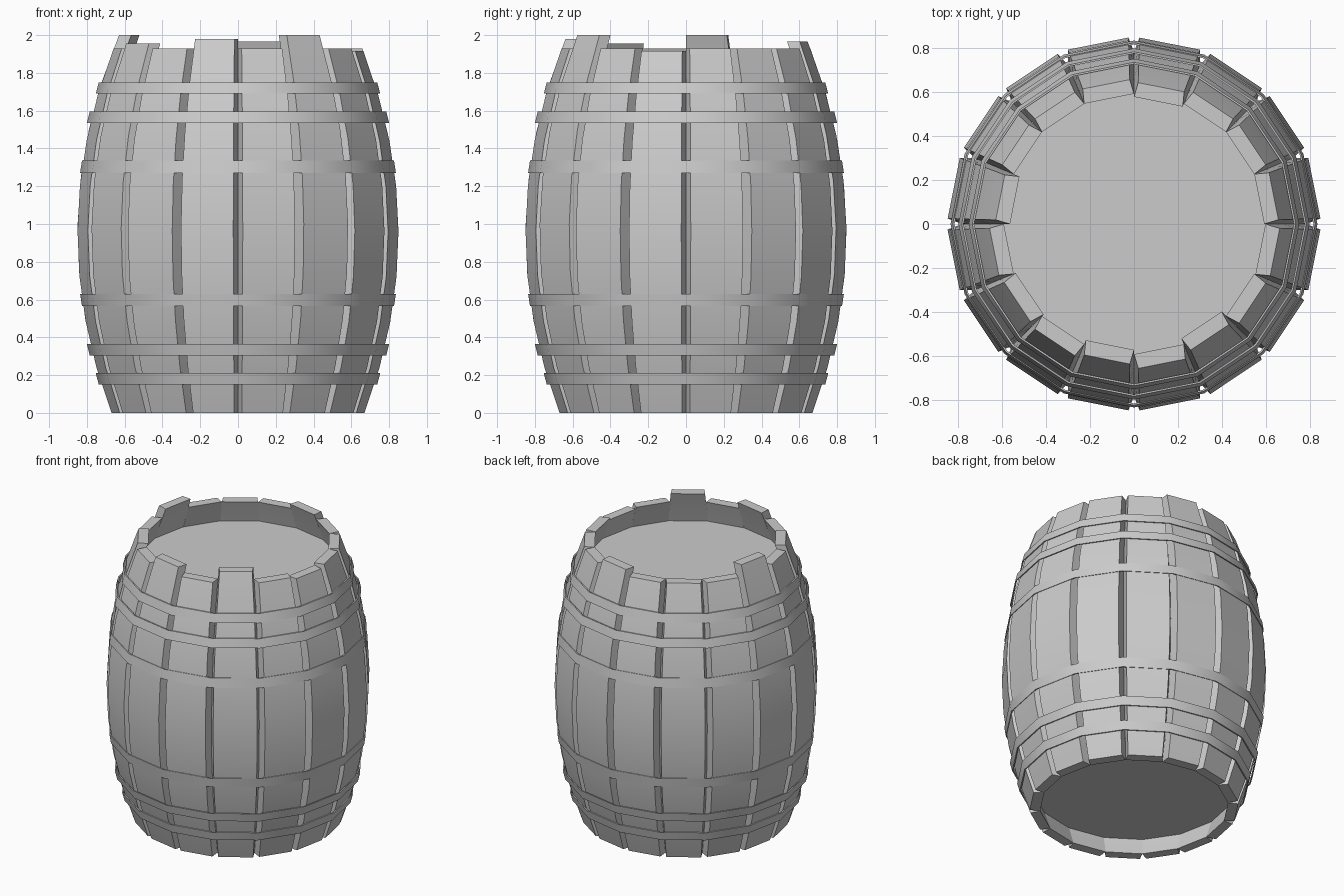
import bpy
import bmesh
import math

SIDES = 16
STEP = 2 * math.pi / SIDES
MID = 0.95           # height of the widest point
THICK = 0.065        # stave thickness
GAP = math.radians(1.7)

cube = bpy.data.objects.get("Cube")
if cube:
    bpy.data.objects.remove(cube, do_unlink=True)

grey = bpy.data.materials.new("plain_grey")
grey.use_nodes = True
colour = (0.6, 0.6, 0.6, 1)
grey.diffuse_color = colour
grey.node_tree.nodes["Principled BSDF"].inputs["Base Color"].default_value = colour


def belly(z):
    """Outer corner radius of the staves at height z."""
    return 0.85 - 0.18 * ((z - MID) / MID) ** 2


def polar(r, a, z):
    return (r * math.cos(a), r * math.sin(a), z)


def finish(bm, name):
    bmesh.ops.recalc_face_normals(bm, faces=bm.faces)
    mesh = bpy.data.meshes.new(name)
    bm.to_mesh(mesh)
    bm.free()
    mesh.materials.append(grey)
    obj = bpy.data.objects.new(name, mesh)
    bpy.context.collection.objects.link(obj)
    bpy.ops.object.select_all(action='DESELECT')
    obj.select_set(True)
    bpy.context.view_layer.objects.active = obj
    bpy.ops.object.shade_smooth_by_angle(angle=math.radians(30))
    return obj


def bridge(bm, loop_a, loop_b):
    n = len(loop_a)
    for i in range(n):
        j = (i + 1) % n
        bm.faces.new((loop_a[i], loop_a[j], loop_b[j], loop_b[i]))


# Staves: bowed planks with bevelled sides that meet at the inner wall
def stave(index, top):
    bm = bmesh.new()
    centre = (index + 0.5) * STEP
    half = STEP / 2
    levels = 8
    rings = []
    for i in range(levels + 1):
        z = top * i / levels
        r = belly(z)
        section = [(r, -half + GAP), (r, half - GAP),
                   (r - THICK, half), (r - THICK, -half)]
        rings.append([bm.verts.new(polar(q, centre + a, z)) for q, a in section])
    for low, high in zip(rings, rings[1:]):
        bridge(bm, low, high)
    bm.faces.new(rings[0])
    bm.faces.new(rings[-1])
    finish(bm, f"stave_{index + 1}")


# Uneven plank tops, by position around the barrel
tops = {3: 1.965, 7: 2.0, 9: 1.955, 11: 1.98, 13: 2.0, 15: 1.915}
for k in range(SIDES):
    stave(k, tops.get(k, 1.93))


# Hoops: thin slanted strips whose corners sit over the stave gaps
def hoop(name, z_wide, r_wide, z_narrow, r_narrow):
    bm = bmesh.new()
    wall = 0.008
    section = [(r_wide, z_wide), (r_narrow, z_narrow),
               (r_narrow - wall, z_narrow), (r_wide - wall, z_wide)]
    rings = [[bm.verts.new(polar(r, k * STEP, z)) for r, z in section]
             for k in range(SIDES)]
    for k in range(SIDES):
        bridge(bm, rings[k], rings[(k + 1) % SIDES])
    finish(bm, name)


hoops = {"inner_hoop": (1.27, 0.836, 1.335, 0.826),
         "middle_hoop": (1.535, 0.80, 1.595, 0.785),
         "outer_hoop": (1.69, 0.753, 1.75, 0.737)}
for label, (zw, rw, zn, rn) in hoops.items():
    hoop("upper_" + label, zw, rw, zn, rn)
    hoop("lower_" + label, 2 * MID - zw, rw, 2 * MID - zn, rn)


# Heads: flat discs recessed inside both ends
def head(name, z):
    bm = bmesh.new()
    r = belly(z) - THICK + 0.005
    loops = [[bm.verts.new(polar(r, k * STEP, h)) for k in range(SIDES)]
             for h in (z - 0.01, z + 0.01)]
    bridge(bm, *loops)
    for loop in loops:
        bm.faces.new(loop)
    finish(bm, name)


head("top_head", 1.76)
head("bottom_head", 0.14)
